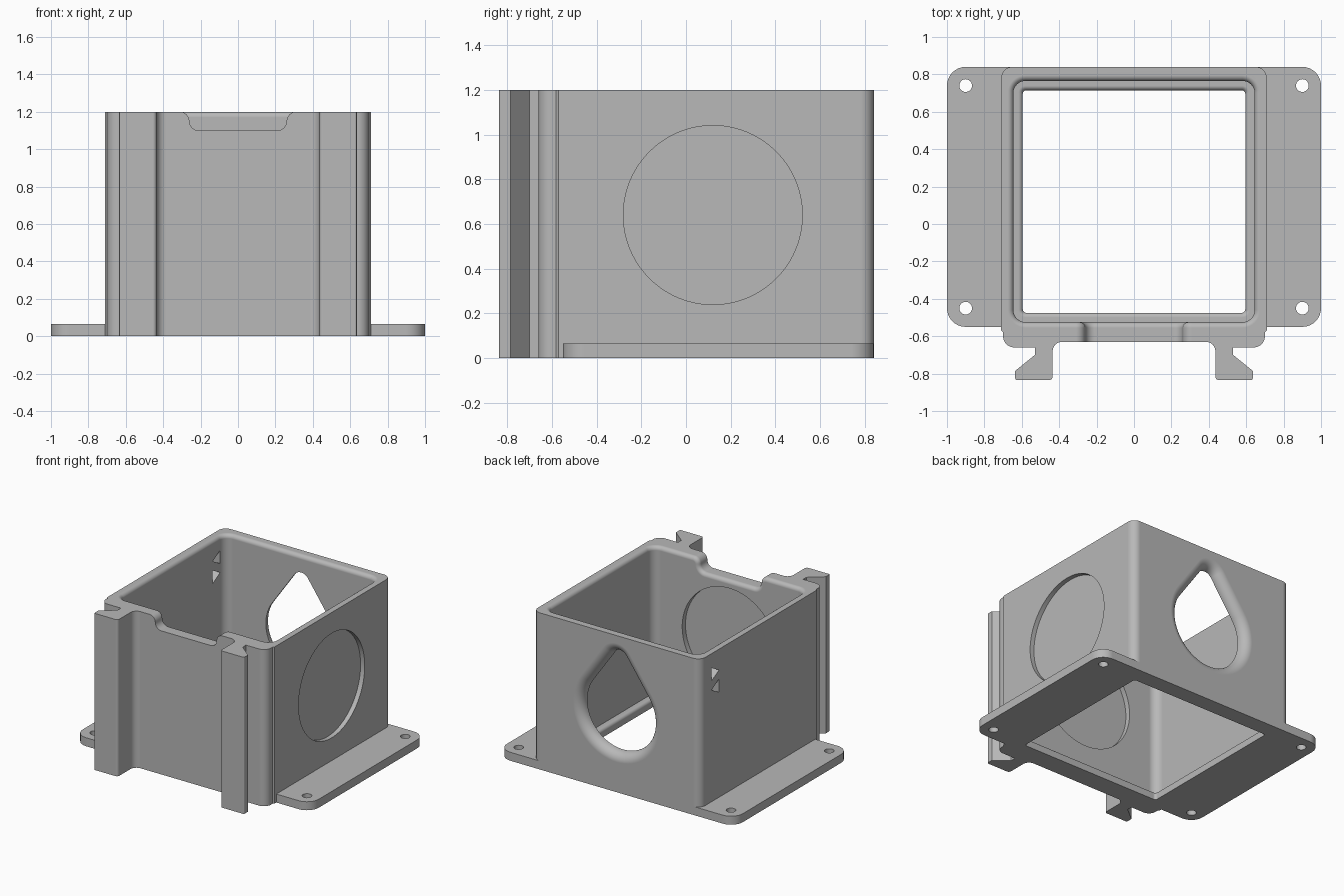
import bpy, bmesh, math
from mathutils import Vector

default_cube = bpy.data.objects.get("Cube")
if default_cube:
    bpy.data.objects.remove(default_cube, do_unlink=True)

HEIGHT, PLATE = 1.2, 0.065
BACK = 0.84          # back face of the box
WALL_Y = 0.765       # inner face of the back wall

grey = bpy.data.materials.new("plain grey")
grey.use_nodes = True
colour = (0.48, 0.48, 0.48, 1)
grey.diffuse_color = colour
grey.node_tree.nodes["Principled BSDF"].inputs["Base Color"].default_value = colour


def rounded(corners, steps=8):
    """2D outline from corners (x, y, radius), each corner filleted."""
    out = []
    for i, (x, y, r) in enumerate(corners):
        p = Vector((x, y))
        if r < 1e-4:
            out.append(p)
            continue
        u = (Vector(corners[i - 1][:2]) - p).normalized()
        v = (Vector(corners[(i + 1) % len(corners)][:2]) - p).normalized()
        half = u.angle(v) / 2
        centre = p + (u + v).normalized() * r / math.sin(half)
        reach = r / math.tan(half)
        s, e = p + u * reach - centre, p + v * reach - centre
        phi = s.angle(e)
        for k in range(steps + 1):
            t = k / steps
            out.append(centre + (s * math.sin((1 - t) * phi) + e * math.sin(t * phi)) / math.sin(phi))
    return out


def rect(x, y0, y1, r):
    return rounded([(-x, y0, r), (x, y0, r), (x, y1, r), (-x, y1, r)])


def circle(cx, cy, r, n=64):
    return [Vector((cx + r * math.cos(a), cy + r * math.sin(a)))
            for a in (math.tau * k / n for k in range(n))]


def loft(name, sections, axis="z"):
    """Solid through sections (position along axis, 2D outline)."""
    place = {"x": lambda p, d: (d, p.x, p.y),
             "y": lambda p, d: (p.x, d, p.y),
             "z": lambda p, d: (p.x, p.y, d)}[axis]
    bm = bmesh.new()
    rings = [[bm.verts.new(place(p, d)) for p in outline] for d, outline in sections]
    for a, b in zip(rings, rings[1:]):
        for i in range(len(a)):
            bm.faces.new((a[i - 1], a[i], b[i], b[i - 1]))
    bm.faces.new(rings[0])
    bm.faces.new(rings[-1])
    bmesh.ops.recalc_face_normals(bm, faces=bm.faces)
    mesh = bpy.data.meshes.new(name)
    bm.to_mesh(mesh)
    bm.free()
    mesh.materials.append(grey)
    obj = bpy.data.objects.new(name, mesh)
    bpy.context.collection.objects.link(obj)
    return obj


def prism(name, outline, start, end, axis="z"):
    return loft(name, [(start, outline), (end, outline)], axis)


def combine(target, tool, operation="DIFFERENCE"):
    bpy.context.view_layer.objects.active = target
    mod = target.modifiers.new("combine", "BOOLEAN")
    mod.operation, mod.solver, mod.object = operation, "EXACT", tool
    bpy.ops.object.modifier_apply(modifier=mod.name)
    bpy.data.objects.remove(tool, do_unlink=True)


def quarter(r, n=6):
    """Convex edge rounding: (depth below the surface, widening)."""
    return [(r * (1 - math.sin(a)), r * (1 - math.cos(a)))
            for a in (math.pi / 2 * k / n for k in range(n + 1))]


# Box body with the two dovetail rails on its front
side = [(.435, -.63, .05), (.435, -.835, .02), (.635, -.835, .01), (.635, -.785, 0),
        (.53, -.70, 0), (.53, -.66, 0), (.7, -.66, .06), (.7, -.58, 0),
        (.71, -.57, 0), (.71, BACK, .06)]
mirrored = [(-x, y, r) for x, y, r in reversed(side)]
housing = prism("open_box_housing", rounded(side + mirrored), 0, HEIGHT)

# Mounting plate
combine(housing, prism("mounting_plate", rect(1, -.55, BACK, .1), 0, PLATE), "UNION")

# Screw holes
for x in (-.9, .9):
    for y in (-.45, .74):
        combine(housing, prism("screw_hole", circle(x, y, .034, 32), -.1, .2))


# Cavity with a rounded bottom ledge and a rounded top rim
def cavity(inset):
    return rect(.645 - inset, -.525 + inset, WALL_Y - inset, max(.065 - inset, .02))


LEDGE, SOFT = .05, .03
sections = [(-.1, cavity(LEDGE))]
sections += [(PLATE - d, cavity(LEDGE - w)) for d, w in quarter(SOFT * .8)]
sections += [(PLATE, cavity(0))]
sections += [(HEIGHT - d, cavity(-w)) for d, w in quarter(SOFT)]
sections += [(HEIGHT + .1, cavity(-SOFT))]
combine(housing, loft("cavity", sections))


# Notch in the front rim, flaring towards the cavity
def notch(grow):
    r = .05
    right = []
    for k in range(9):
        a = math.pi / 2 * k / 8
        right.append(Vector((.21 + (r + grow) * math.sin(a), 1.15 - (r + grow) * math.cos(a))))
    for k in range(1, 9):
        a = math.pi / 2 * k / 8
        right.append(Vector((.31 - (r - grow) * math.cos(a), 1.15 + (r - grow) * math.sin(a))))
    right.append(Vector((.31, HEIGHT + .1)))
    return right + [Vector((-p.x, p.y)) for p in reversed(right)]


sections = [(-.75, notch(0))]
sections += [(-.525 - d, notch(w)) for d, w in quarter(SOFT)]
sections += [(-.45, notch(SOFT))]
combine(housing, loft("front_notch", sections, "y"))

# Round recesses: outside the left wall and inside the front wall
combine(housing, prism("left_recess", circle(.12, .64, .4, 96), .675, .8, "x"))
combine(housing, prism("front_recess", circle(0, .64, .4, 96), -.565, -.4, "y"))


# Teardrop window with a rounded outer edge
def teardrop(grow):
    low, high, r_low, r_high = .6, 1.0, .3 + grow, .07 + grow
    tilt = math.asin((r_low - r_high) / (high - low))
    out = []
    for k in range(17):
        a = tilt + (math.pi - 2 * tilt) * k / 16
        out.append(Vector((r_high * math.cos(a), high + r_high * math.sin(a))))
    for k in range(49):
        a = math.pi - tilt + (math.pi + 2 * tilt) * k / 48
        out.append(Vector((r_low * math.cos(a), low + r_low * math.sin(a))))
    return out


EDGE = .07
sections = [(.6, teardrop(0))]
sections += [(BACK - d, teardrop(w)) for d, w in quarter(EDGE, 8)]
sections += [(BACK + .1, teardrop(EDGE))]
combine(housing, loft("teardrop_window", sections, "y"))

# Pair of small triangular slots in the right wall
for z, point in ((1.04, -1), (.92, 1)):
    y = .66
    triangle = [Vector((y + .045 * point, z)), Vector((y - .045 * point, z + .05)),
                Vector((y - .045 * point, z - .05))]
    combine(housing, prism("triangle_slot", triangle, -.8, -.55, "x"))

# Smooth fillets, crisp edges
bpy.ops.object.select_all(action="DESELECT")
housing.select_set(True)
bpy.context.view_layer.objects.active = housing
bpy.ops.object.shade_smooth_by_angle(angle=math.radians(25))
weighted = housing.modifiers.new("even shading", "WEIGHTED_NORMAL")
weighted.keep_sharp = True
